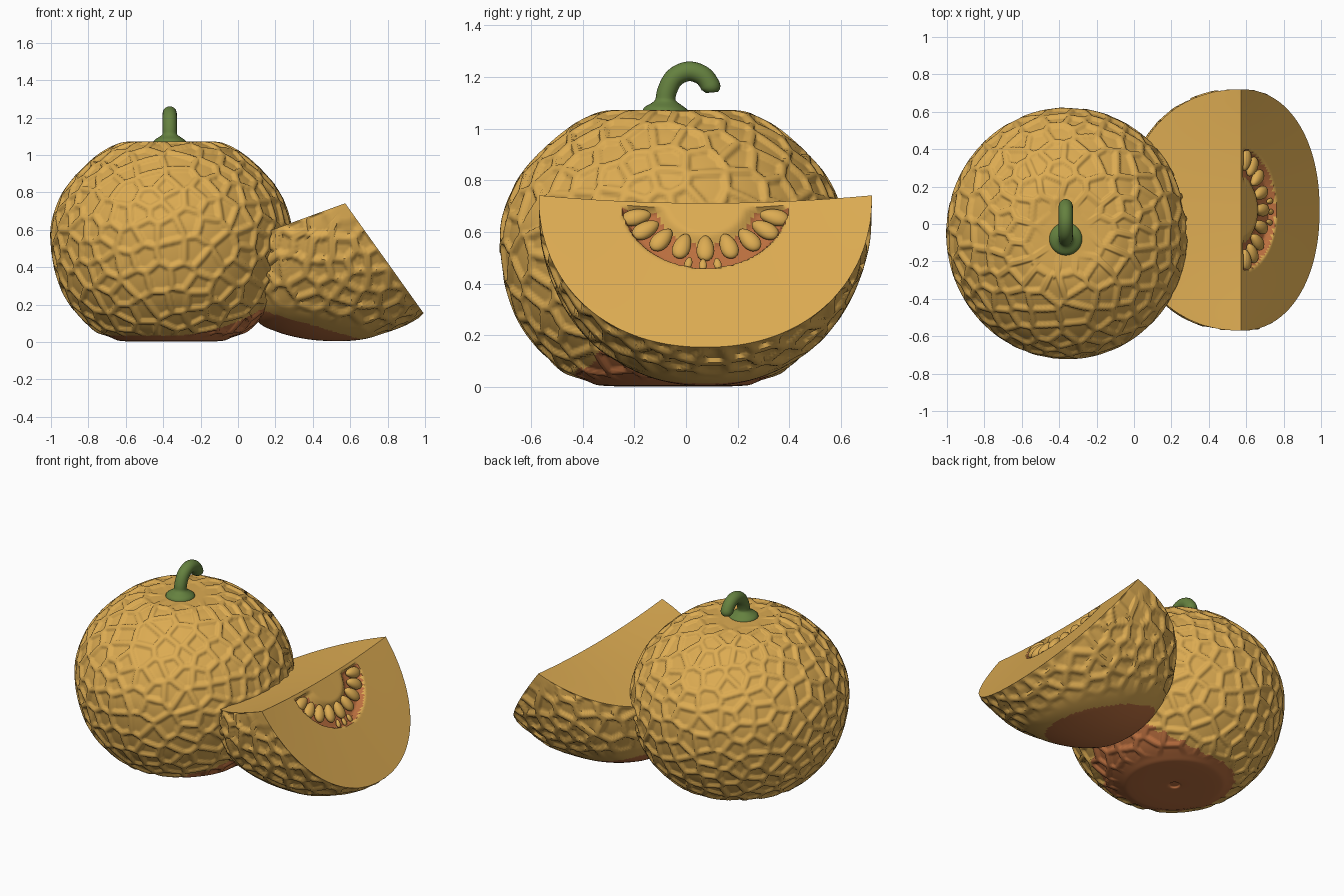
import bpy, bmesh, math, random
from mathutils import Vector, kdtree

if "Cube" in bpy.data.objects:
    bpy.data.objects.remove(bpy.data.objects["Cube"])

random.seed(4)


def material(name, rgb):
    m = bpy.data.materials.new(name)
    m.diffuse_color = (*rgb, 1)
    m.use_nodes = True
    m.node_tree.nodes["Principled BSDF"].inputs["Base Color"].default_value = m.diffuse_color
    return m


gold = material("golden rind and flesh", (0.72, 0.41, 0.085))
orange = material("orange brown", (0.50, 0.16, 0.05))
green = material("stem green", (0.13, 0.22, 0.05))


def ramp(x, a, b):
    t = min(1, max(0, (x - a) / (b - a)))
    return t * t * (3 - 2 * t)


def spline(pts, n):
    """Catmull-Rom curve through pts, resampled to n+1 evenly spaced points."""
    p = [Vector(q) for q in pts]
    p = [2 * p[0] - p[1]] + p + [2 * p[-1] - p[-2]]
    fine = []
    for i in range(1, len(p) - 2):
        a, b, c, d = p[i - 1:i + 3]
        for k in range(40):
            t = k / 40
            fine.append(0.5 * (2 * b + (c - a) * t + (2 * a - 5 * b + 4 * c - d) * t * t
                               + (3 * b - a - 3 * c + d) * t ** 3))
    fine.append(p[-2])
    dist = [0]
    for a, b in zip(fine, fine[1:]):
        dist.append(dist[-1] + (b - a).length)
    out, j = [], 0
    for i in range(n + 1):
        s = dist[-1] * i / n
        while j < len(fine) - 2 and dist[j + 1] < s:
            j += 1
        out.append(fine[j].lerp(fine[j + 1], min(1, (s - dist[j]) / (dist[j + 1] - dist[j]))))
    return out


def net(points, gap, width):
    """Return a function giving raised net lines (0..1) between scattered cells."""
    cells = []
    for p in random.sample(points, min(4000, len(points))):
        if all((p - c).length_squared > gap * gap for c in cells):
            cells.append(p)
    tree = kdtree.KDTree(len(cells))
    for i, c in enumerate(cells):
        tree.insert(c, i)
    tree.balance()

    def height(p):
        (a, _, da), (b, _, db) = tree.find_n(p, 2)
        d = (db * db - da * da) / (2 * (a - b).length)
        return 1 - ramp(d, width * 0.5, width)
    return height


def finish(name, bm, mats, angle=None):
    bmesh.ops.recalc_face_normals(bm, faces=bm.faces)
    me = bpy.data.meshes.new(name)
    bm.to_mesh(me)
    bm.free()
    for m in mats:
        me.materials.append(m)
    me.shade_smooth()
    if angle:
        me.set_sharp_from_angle(angle=math.radians(angle))
    ob = bpy.data.objects.new(name, me)
    bpy.context.collection.objects.link(ob)
    return ob


def grid(bm, rows, closed=False):
    vs = [[bm.verts.new(p) for p in r] for r in rows]
    n = len(rows[0])
    for a, b in zip(vs, vs[1:]):
        for j in range(n if closed else n - 1):
            k = (j + 1) % n
            bm.faces.new((a[j], a[k], b[k], b[j]))
    return vs


# Whole melon: lathed profile with a raised net
C = Vector((-0.357, -0.05, 0.54))
profile = spline([(0.012, 0.012), (0.035, 0.012), (0.05, 0.003), (0.25, 0.004), (0.32, 0.02), (0.43, 0.085),
                  (0.555, 0.225), (0.62, 0.38), (0.645, 0.55), (0.628, 0.68), (0.56, 0.825),
                  (0.43, 0.96), (0.325, 1.03), (0.22, 1.062), (0.012, 1.07)], 190)
N = 390
rows = [[Vector((C.x + 0.98 * p.x * math.cos(2 * math.pi * j / N),
                 C.y + 1.02 * p.x * math.sin(2 * math.pi * j / N), p.y)) for j in range(N)]
        for p in profile]
# thin candidates by radius so cells are evenly spread
cand = [p for r, q in zip(rows, profile) for p in r if random.random() < q.x / 0.65]
h = net(cand, 0.088, 0.022)
for r, q in zip(rows, profile):
    fade = ramp(q.y, 0.02, 0.07) if q.y < 0.5 else ramp(q.x, 0.1, 0.28)
    if fade > 0:
        for p in r:
            p += (p - C).normalized() * 0.015 * fade * h(p)
bm = bmesh.new()
vs = grid(bm, rows, True)
bm.faces.new(vs[0])
bm.faces.new(vs[-1])
for f in bm.faces:
    c = f.calc_center_median()
    f.material_index = int(c.z < 0.035 + 0.6 * max(0, c.x - C.x) ** 2)
finish("whole_melon", bm, [gold, orange])

# Stem: swept tube with flared base
path = spline([(-0.08, 1.06), (-0.08, 1.085), (-0.075, 1.14), (-0.045, 1.197), (0.01, 1.222),
               (0.065, 1.205), (0.095, 1.165), (0.1, 1.14)], 40)
rows = []
for i, p in enumerate(path):
    t = (path[min(i + 1, 40)] - path[max(i - 1, 0)]).normalized()
    rad = 0.038 + 0.05 * (1 - ramp(p.y, 1.07, 1.115) if i < 20 else 0)
    if i > 37:
        rad *= (0.95, 0.85, 0.6)[i - 38]
    rows.append([(-0.365 + rad * math.cos(a), p.x - t.y * rad * math.sin(a), p.y + t.x * rad * math.sin(a))
                 for a in [2 * math.pi * j / 24 for j in range(24)]])
bm = bmesh.new()
vs = grid(bm, rows, True)
bm.faces.new(vs[0])
bm.faces.new(vs[-1])
finish("stem", bm, [green], 50)

# Cut wedge: rind arc about a top ridge line, closed by two flat cuts
YC, HALF = 0.075, 0.645
A0, A1 = -54.5, -160
NV, NA, NS = 140, 100, 64
radius = spline([(-54.5, 0.722), (-71, 0.722), (-80, 0.732), (-95, 0.74), (-107, 0.757),
                 (-118, 0.778), (-126, 0.788), (-140, 0.75), (-160, 0.645)], 400)


def rind_radius(a):
    return min(radius, key=lambda p: abs(p.x - a)).y


def wedge_point(v, r, a, s):
    e = 2 / 2.15
    y = math.copysign(abs(math.sin(v)) ** e, v)
    k = max(0.0, math.cos(v)) ** e
    a = math.radians(a)
    return Vector((0.573 + r * k * s * math.cos(a), YC + HALF * y,
                   0.742 - 0.03 * (1 - y * y) * (1 - s) + r * k * s * math.sin(a)))


vals = [math.pi * (i / NV - 0.5) for i in range(NV + 1)]
angs = [A0 + (A1 - A0) * j / NA for j in range(NA + 1)]
rads = [rind_radius(a) for a in angs]
rind = [[wedge_point(v, r, a, 1) for a, r in zip(angs, rads)] for v in vals]


def stain(p):
    return p.z - (0.205 - 0.29 * p.x)


h = net([p for r in rind for p in r], 0.095, 0.027)
mid = Vector((0.5, YC, 0.6))
for v, r in zip(vals, rind):
    for j, p in enumerate(r):
        fade = ramp(stain(p), 0.03, 0.14) * ramp(min(j, NA - j), 0, 3) * ramp(math.cos(v), 0.05, 0.25)
        if fade > 0:
            p += (p - mid).normalized() * 0.018 * fade * (h(p) - 0.6)
bm = bmesh.new()
grid(bm, rind)
for f in bm.faces:
    f.material_index = int(stain(f.calc_center_median()) < 0)
grid(bm, [[wedge_point(v, rads[-1], A1, j / NS) for j in range(NS + 1)] for v in vals])

# Seed hollow pressed into the front cut
normal = Vector((0.814, 0, 0.581))
down = Vector((0.581, 0, -0.814))
ridge = Vector((0.573, YC, 0.712))


def hollow(p):
    s = (p - ridge).dot(down)
    return math.hypot((p.y - YC) / 0.325, s / 0.315), s


face_rows = [[wedge_point(v, rads[0], A0, j / NS) for j in range(NS + 1)] for v in vals]
for r in face_rows:
    for p in r:
        q, s = hollow(p)
        p -= normal * 0.04 * ramp(q, 0.45, 0.65) * (1 - ramp(q, 0.94, 1)) * ramp(s, 0.015, 0.035)
before = len(bm.faces)
grid(bm, face_rows)
bm.faces.ensure_lookup_table()
for f in bm.faces[before:]:
    q, s = hollow(f.calc_center_median())
    f.material_index = int(0.58 < q < 0.99 and s > 0.025)
bmesh.ops.remove_doubles(bm, verts=bm.verts, dist=0.0004)
finish("cut_wedge", bm, [gold, orange], 48)

# Seeds fanned around the hollow, with three small ones at the bottom
side = Vector((0, 1, 0))
seeds = [(math.radians(14 + 152 * i / 8), 0.275, 0.195, 0.058, 0.034) for i in range(9)]
seeds += [(math.radians(a), 0.27, 0.272, 0.026, 0.015) for a in (80, 92, 104)]
bm = bmesh.new()
for t, ru, rw, length, width in seeds:
    out = (side * math.cos(t) + down * math.sin(t)).normalized()
    across = normal.cross(out)
    c = ridge + side * ru * math.cos(t) + down * (rw * math.sin(t) + 0.012) - normal * 0.012
    made = bmesh.ops.create_uvsphere(bm, u_segments=20, v_segments=14, radius=1)
    for v in made["verts"]:
        x, y, z = v.co
        taper = 1 + 0.2 * z
        v.co = c + out * z * length + across * x * width * taper + normal * y * width * 0.8
finish("seeds", bm, [gold])
